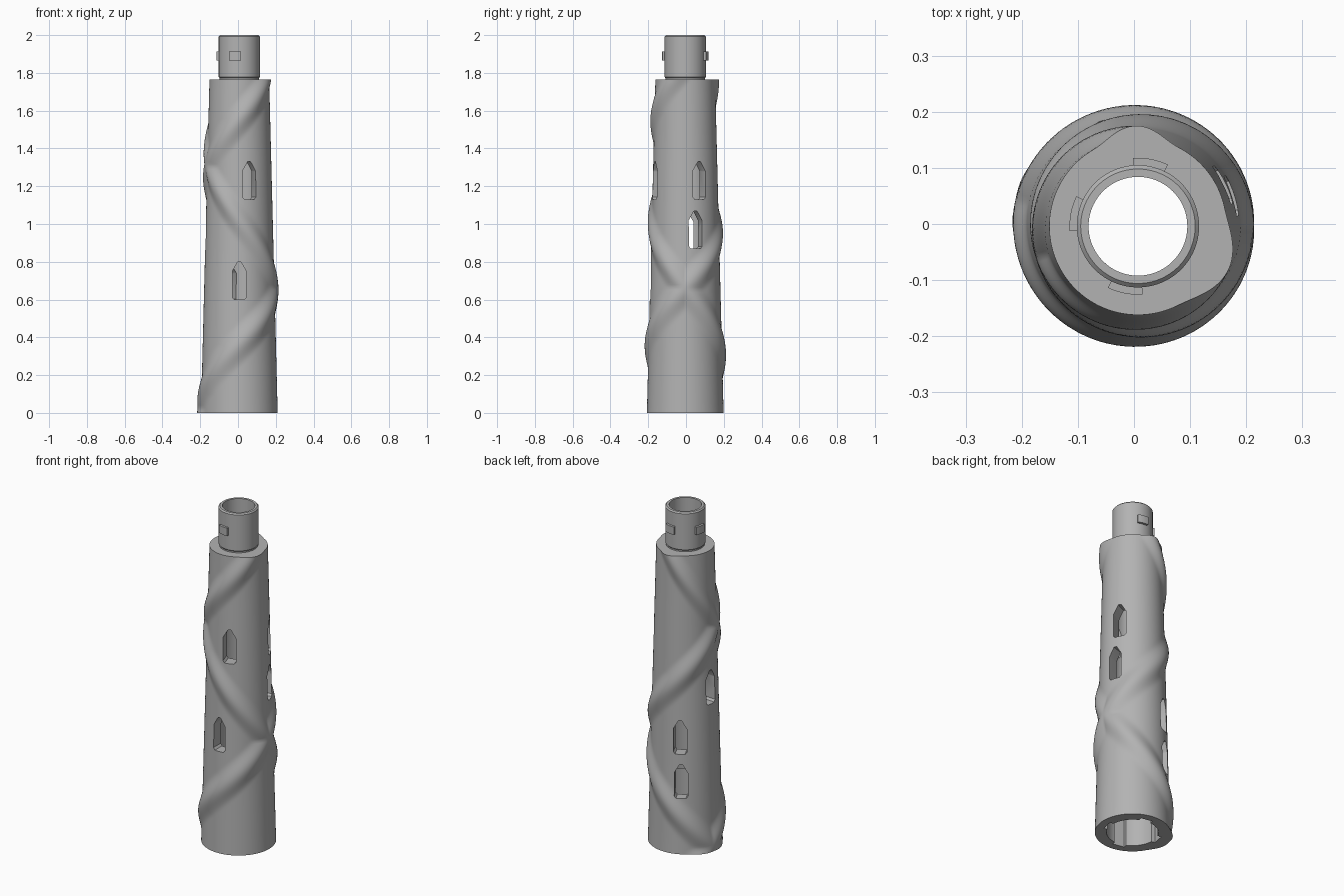
import bpy, bmesh
from math import cos, sin, tau, pi, radians
from mathutils import Matrix, Vector

if "Cube" in bpy.data.objects:
    bpy.data.objects.remove(bpy.data.objects["Cube"])

AXIS = Vector((0.007, -0.004, 0))
BODY_TOP = 1.765
BASE_R, TOP_R = 0.203, 0.158
RIDGE_HEIGHT, RIDGE_HALF = 0.021, 0.125
BORE_R = 0.088

stone = bpy.data.materials.new("grey stone")
stone.use_nodes = True
GREY = (0.45, 0.45, 0.45, 1)
stone.diffuse_color = GREY
stone.node_tree.nodes["Principled BSDF"].inputs["Base Color"].default_value = GREY


def make_object(name, bm):
    bmesh.ops.recalc_face_normals(bm, faces=bm.faces)
    mesh = bpy.data.meshes.new(name)
    bm.to_mesh(mesh)
    bm.free()
    mesh.materials.append(stone)
    obj = bpy.data.objects.new(name, mesh)
    bpy.context.collection.objects.link(obj)
    obj.location = AXIS
    return obj


def select_only(obj):
    bpy.ops.object.select_all(action='DESELECT')
    obj.select_set(True)
    bpy.context.view_layer.objects.active = obj


def lathe(bm, profile, steps, swell=lambda a, z: 0):
    """Closed ring from (radius, z, swelling) rows."""
    rings = []
    for r, z, swells in profile:
        ring = []
        for i in range(steps):
            a = tau * i / steps
            rr = r + (swell(a, z) if swells else 0)
            ring.append(bm.verts.new((rr * cos(a), rr * sin(a), z)))
        rings.append(ring)
    for lower, upper in zip(rings, rings[1:] + rings[:1]):
        for i in range(steps):
            j = (i + 1) % steps
            bm.faces.new((lower[i], lower[j], upper[j], upper[i]))


def prism(bm, outline, near, far, degrees):
    """Extrude a (sideways, z) outline radially between two radii."""
    turn = Matrix.Rotation(radians(degrees), 3, 'Z')
    a, b = [[bm.verts.new(turn @ Vector((r, s, z))) for s, z in outline]
            for r in (near, far)]
    n = len(outline)
    bm.faces.new(a)
    bm.faces.new(b[::-1])
    for i in range(n):
        j = (i + 1) % n
        bm.faces.new((a[i], b[i], b[j], a[j]))


# Two opposed spiral ridges crossing at angle zero
def rising(t):
    return 0.66 + 1.19 * t


def falling(t):
    return 0.66 + 1.4 * t + 0.107 * t * t


def ridge(a, z):
    turns = a / tau
    gap = 1.0
    for k in (-2, -1, 0, 1, 2):
        gap = min(gap, abs(z - rising(turns + k)), abs(z - falling(k - turns)))
    if gap >= RIDGE_HALF:
        return 0
    return RIDGE_HEIGHT * 0.5 * (1 + cos(pi * gap / RIDGE_HALF))


# Tapered tower shaft with hollow bore and base socket
rows = 130
outer = []
for i in range(rows + 1):
    f = i / rows
    outer.append((BASE_R + (TOP_R - BASE_R) * f, BODY_TOP * f, True))
inner = [(BORE_R, BODY_TOP, False), (0.128, 0.36, False),
         (0.14, 0.36, False), (0.14, 0, False)]
bm = bmesh.new()
lathe(bm, outer + inner, 144, ridge)
shaft = make_object("tower_shaft", bm)

# Pointed windows (angle, sill height) and base locking slots
WINDOWS = [(-72, 1.13), (-90, 0.6), (26, 1.13), (18, 0.87),
           (116, 0.59), (118, 0.33), (176, 0.86)]
bm = bmesh.new()
for degrees, sill in WINDOWS:
    half = [(0.027, 0), (0.037, 0.012), (0.037, 0.15), (0.008, 0.2)]
    outline = [(s, sill + z) for s, z in half]
    outline += [(-s, z) for s, z in reversed(outline)]
    prism(bm, outline, 0.06, 0.3, degrees)
for k in range(4):
    prism(bm, [(-0.035, -0.05), (0.035, -0.05), (0.035, 0.2), (-0.035, 0.2)],
          0.11, 0.158, 79 + 90 * k)
cutter = make_object("window_cutter", bm)
cutter.hide_render = True
cut = shaft.modifiers.new("windows", 'BOOLEAN')
cut.operation = 'DIFFERENCE'
cut.solver = 'EXACT'
cut.object = cutter
select_only(shaft)
bpy.ops.object.modifier_apply(modifier=cut.name)
bpy.data.objects.remove(cutter)

# Plain collar with chamfered rim and a narrow groove at its foot
bm = bmesh.new()
lathe(bm, [(0.105, BODY_TOP - 0.01, False), (0.105, 1.773, False),
           (0.109, 1.778, False), (0.109, 1.993, False), (0.102, 2, False),
           (BORE_R, 2, False), (BORE_R, BODY_TOP - 0.01, False)], 96)
collar = make_object("top_collar", bm)

# Three curved locking tabs round the collar
bm = bmesh.new()
for middle in (79, 169, 259):
    sections = []
    for i in range(9):
        a = radians(middle - 15 + 30 * i / 8)
        sections.append([bm.verts.new((r * cos(a), r * sin(a), z)) for r, z in
                         ((0.1, 1.865), (0.122, 1.865), (0.122, 1.912), (0.1, 1.912))])
    for s, t in zip(sections, sections[1:]):
        for i in range(4):
            j = (i + 1) % 4
            bm.faces.new((s[i], s[j], t[j], t[i]))
    bm.faces.new(sections[0])
    bm.faces.new(sections[-1])
tabs = make_object("locking_tabs", bm)

for obj in (shaft, collar, tabs):
    select_only(obj)
    bpy.ops.object.shade_smooth_by_angle(angle=radians(35))
